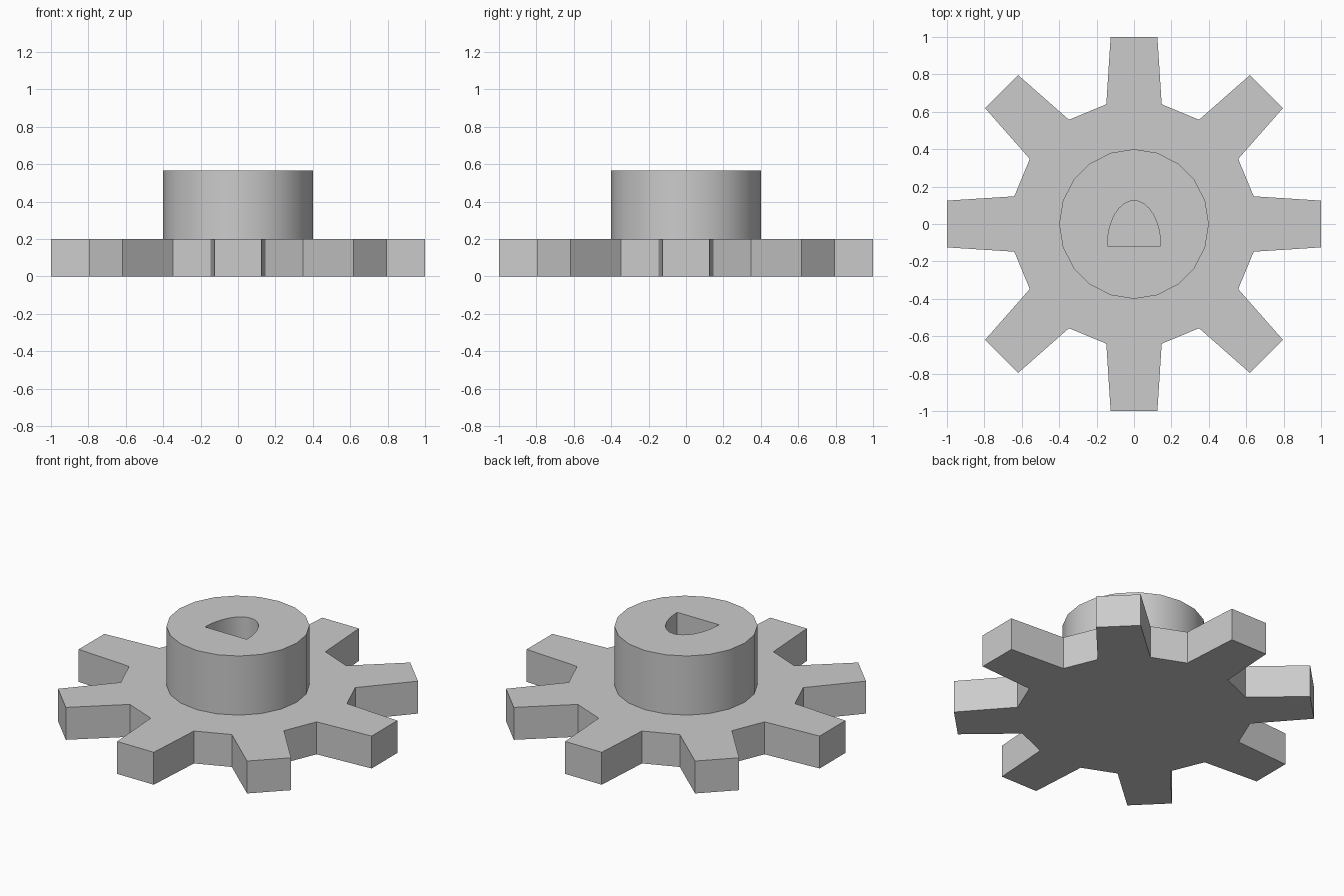
import bpy
import bmesh
from math import sin, cos, pi, radians
from mathutils import Matrix, Vector

if "Cube" in bpy.data.objects:
    bpy.data.objects.remove(bpy.data.objects["Cube"], do_unlink=True)

# Single plain grey
grey = bpy.data.materials.new("plain grey")
grey.use_nodes = True
colour = (0.6, 0.6, 0.6, 1)
grey.diffuse_color = colour
grey.node_tree.nodes["Principled BSDF"].inputs["Base Color"].default_value = colour


def extruded_part(name, loops, bottom, top):
    """Solid from an outer outline and any hole outlines."""
    bm = bmesh.new()
    for loop in loops:
        verts = [bm.verts.new((p[0], p[1], bottom)) for p in loop]
        for a, b in zip(verts, verts[1:] + verts[:1]):
            bm.edges.new((a, b))
    bmesh.ops.triangle_fill(bm, edges=bm.edges[:], use_beauty=True)
    result = bmesh.ops.extrude_face_region(bm, geom=bm.faces[:])
    raised = [g for g in result["geom"] if isinstance(g, bmesh.types.BMVert)]
    bmesh.ops.translate(bm, verts=raised, vec=(0, 0, top - bottom))
    bmesh.ops.recalc_face_normals(bm, faces=bm.faces[:])
    # Merge the flat caps back into large faces
    bmesh.ops.dissolve_limit(bm, angle_limit=radians(0.5),
                             verts=bm.verts[:], edges=bm.edges[:])
    mesh = bpy.data.meshes.new(name)
    bm.to_mesh(mesh)
    bm.free()
    mesh.materials.append(grey)
    obj = bpy.data.objects.new(name, mesh)
    bpy.context.collection.objects.link(obj)
    return obj


# Gear wheel: one tapered tooth repeated around the circle
TEETH = 8
tooth = [(0.64, -0.148), (1, -0.125), (1, 0.125), (0.64, 0.148)]
outline = []
for i in range(TEETH):
    turn = Matrix.Rotation(2 * pi * i / TEETH, 2)
    outline += [turn @ Vector(p) for p in tooth]
extruded_part("gear_wheel", [outline], 0, 0.2)

# Hub with a D-shaped shaft socket that stops at the wheel
SIDES, ARC = 20, 16
rim = [(0.4 * cos(2 * pi * i / SIDES), 0.4 * sin(2 * pi * i / SIDES))
       for i in range(SIDES)]
socket = [(0.143 * cos(pi * i / ARC), -0.118 + 0.243 * sin(pi * i / ARC))
          for i in range(ARC + 1)]
hub = extruded_part("hub", [rim, socket], 0.2, 0.565)

bpy.ops.object.select_all(action="DESELECT")
hub.select_set(True)
bpy.context.view_layer.objects.active = hub
bpy.ops.object.shade_smooth_by_angle(angle=radians(35))
